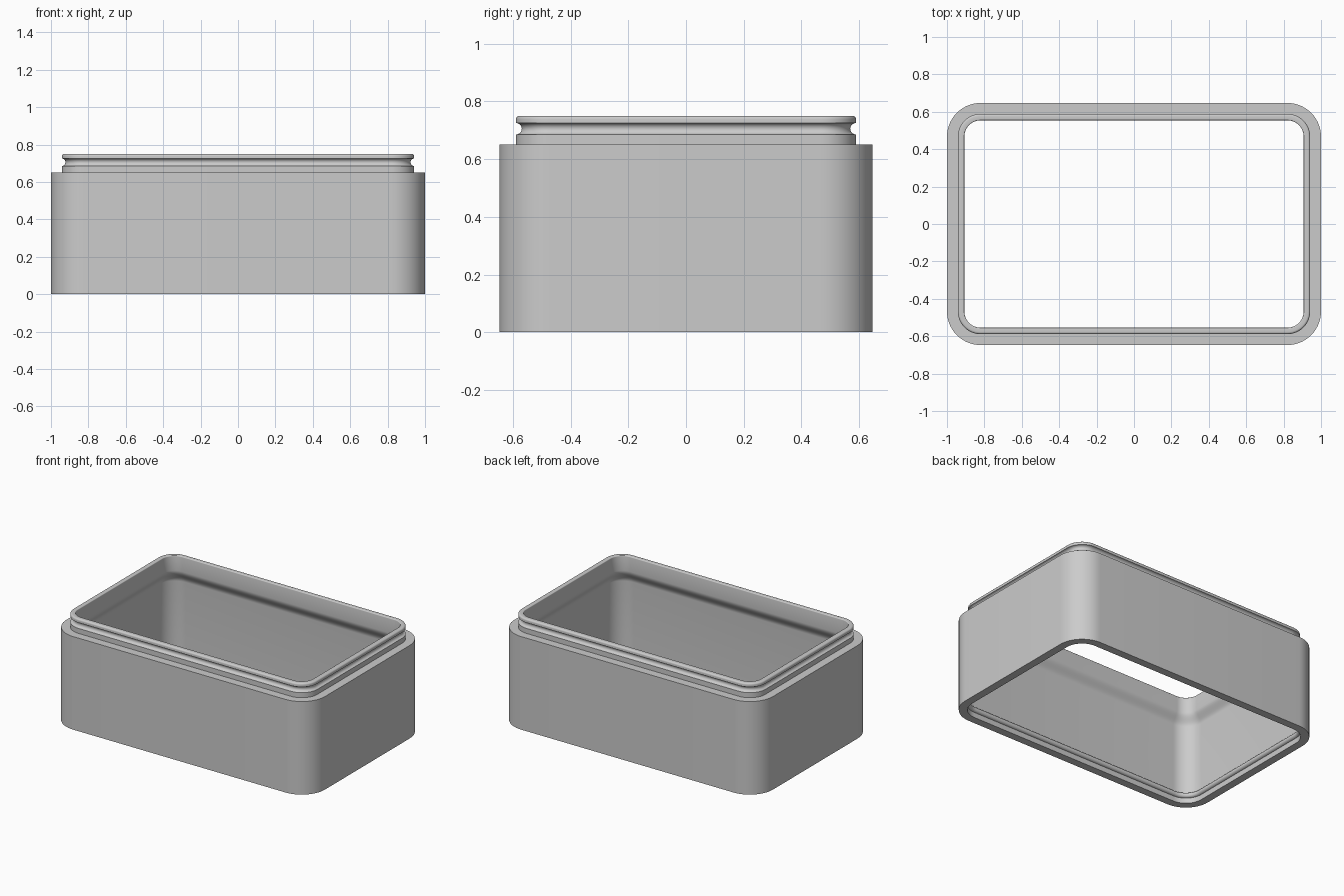
import bpy
import bmesh
from math import sin, cos, pi

HALF_X, HALF_Y, RADIUS = 1.0, 0.647, 0.18
CORNER_STEPS = 14

old = bpy.data.objects.get("Cube")
if old:
    bpy.data.objects.remove(old, do_unlink=True)


def arc(inset, z, radius, start, end, steps=8):
    """Profile points on a circular arc, angles in units of pi."""
    angles = [pi * (start + (end - start) * i / steps) for i in range(steps + 1)]
    return [(inset + radius * cos(a), z + radius * sin(a)) for a in angles]


def smooth_step(a, b, steps=10):
    """Profile points on an S-shaped blend between two points."""
    return [(a[0] + (b[0] - a[0]) * (1 - cos(pi * i / steps)) / 2,
             a[1] + (b[1] - a[1]) * i / steps) for i in range(steps + 1)]


def ring(bm, inset, z):
    """Rounded rectangle of vertices, inset from the outer wall."""
    r = RADIUS - inset
    cx, cy = HALF_X - RADIUS, HALF_Y - RADIUS
    verts = []
    for k, (sx, sy) in enumerate([(1, 1), (-1, 1), (-1, -1), (1, -1)]):
        for i in range(CORNER_STEPS + 1):
            a = pi / 2 * (k + i / CORNER_STEPS)
            verts.append(bm.verts.new((sx * cx + r * cos(a), sy * cy + r * sin(a), z)))
    return verts


# Wall cross-section as (inset, height), closed loop
profile = [(0, 0), (0, 0.65), (0.058, 0.65)]             # outer wall and ledge
profile += arc(0.058, 0.705, 0.02, -0.5, 0.5)            # snap groove in the rim
profile += [(0.058, 0.725)]
profile += arc(0.07, 0.738, 0.012, 1, 0.5, 5)            # rounded rim edge
profile += arc(0.087, 0.744, 0.006, 0.5, 0, 4)
profile += smooth_step((0.093, 0.645), (0.055, 0.555))   # inner wall widening
profile += arc(0.055, 0.055, 0.018, 0.5, -0.5)           # snap ridge inside the base
profile += [(0.055, 0)]

# Sweep the cross-section round the box
bm = bmesh.new()
rings = [ring(bm, *p) for p in profile]
for a, b in zip(rings, rings[1:] + rings[:1]):
    for i in range(len(a)):
        j = (i + 1) % len(a)
        bm.faces.new((a[i], a[j], b[j], b[i]))
bmesh.ops.remove_doubles(bm, verts=bm.verts, dist=0.0001)
bmesh.ops.recalc_face_normals(bm, faces=bm.faces)

mesh = bpy.data.meshes.new("box_frame")
bm.to_mesh(mesh)
bm.free()
frame = bpy.data.objects.new("box_frame", mesh)
bpy.context.collection.objects.link(frame)

# Plain grey material
grey = bpy.data.materials.new("light_grey")
grey.use_nodes = True
colour = (0.6, 0.6, 0.6, 1)
grey.diffuse_color = colour
grey.node_tree.nodes["Principled BSDF"].inputs["Base Color"].default_value = colour
mesh.materials.append(grey)

bpy.ops.object.select_all(action="DESELECT")
frame.select_set(True)
bpy.context.view_layer.objects.active = frame
bpy.ops.object.shade_smooth_by_angle()
